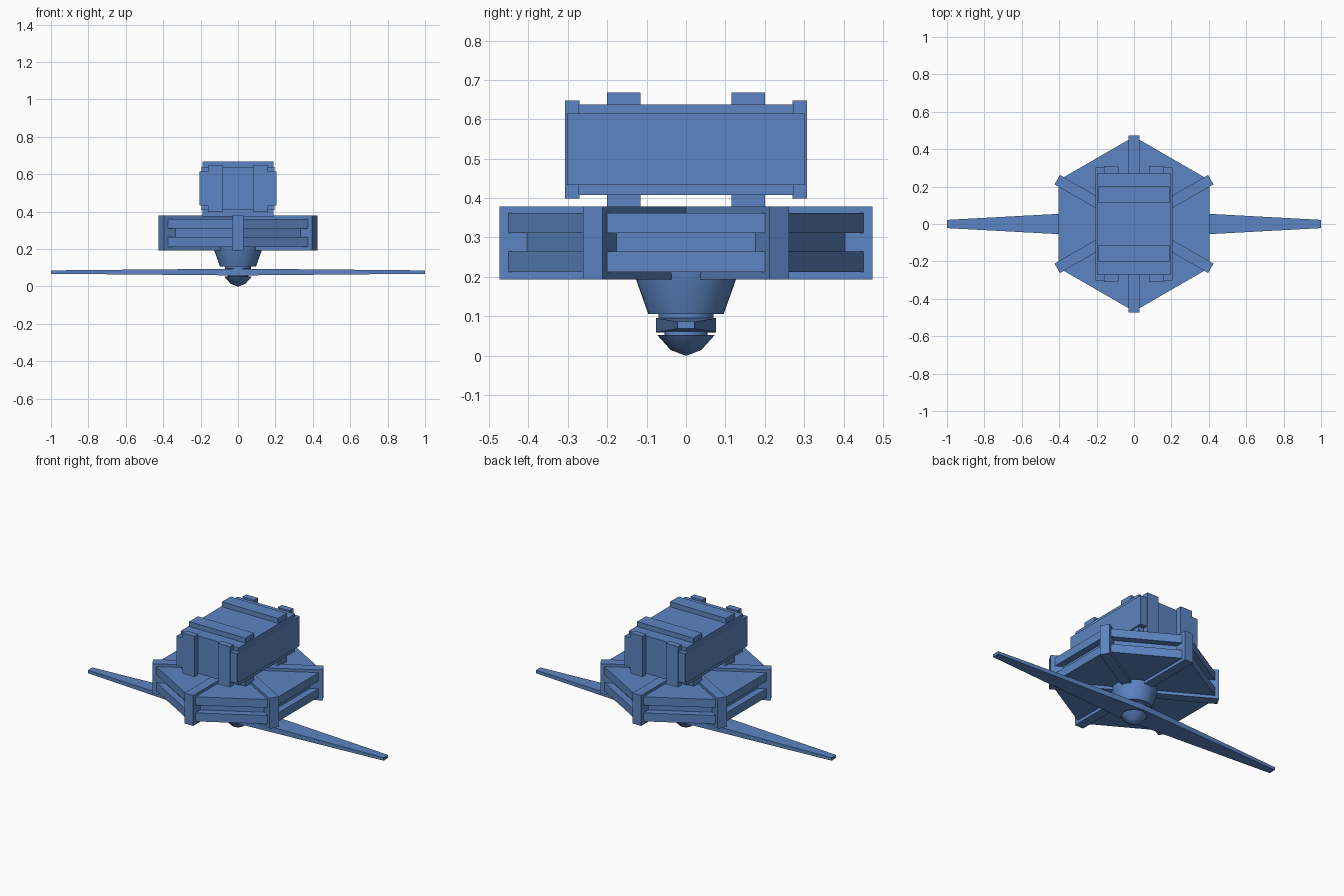
import bpy, bmesh
from math import cos, sin, pi, radians

if "Cube" in bpy.data.objects:
    bpy.data.objects.remove(bpy.data.objects["Cube"])

# Blue paint shared by all parts
blue = bpy.data.materials.new("blue_paint")
blue.diffuse_color = (0.107, 0.235, 0.54, 1)
blue.use_nodes = True
blue.node_tree.nodes["Principled BSDF"].inputs["Base Color"].default_value = blue.diffuse_color


def make(name, verts, faces, smooth=False):
    mesh = bpy.data.meshes.new(name)
    bm = bmesh.new()
    vs = [bm.verts.new(v) for v in verts]
    for f in faces:
        bm.faces.new([vs[i] for i in f])
    bmesh.ops.recalc_face_normals(bm, faces=bm.faces)
    bm.to_mesh(mesh)
    bm.free()
    mesh.materials.append(blue)
    ob = bpy.data.objects.new(name, mesh)
    bpy.context.collection.objects.link(ob)
    if smooth:
        bpy.ops.object.select_all(action='DESELECT')
        ob.select_set(True)
        bpy.context.view_layer.objects.active = ob
        bpy.ops.object.shade_smooth_by_angle(angle=radians(35))
    return ob


def lathe(name, profile, sides, phase=0.0, smooth=False):
    """Stack of rings from (radius, z) pairs, capped at both ends."""
    verts = [(r * cos(phase + 2 * pi * i / sides), r * sin(phase + 2 * pi * i / sides), z)
             for r, z in profile for i in range(sides)]
    faces = [(k * sides + i, k * sides + (i + 1) % sides,
              (k + 1) * sides + (i + 1) % sides, (k + 1) * sides + i)
             for k in range(len(profile) - 1) for i in range(sides)]
    last = (len(profile) - 1) * sides
    faces += [tuple(range(sides)), tuple(range(last, last + sides))]
    return make(name, verts, faces, smooth)


def box(name, x, y, z):
    verts = [(a, b, c) for a in x for b in y for c in z]
    return make(name, verts, [(0, 1, 3, 2), (4, 5, 7, 6), (0, 1, 5, 4),
                              (2, 3, 7, 6), (0, 2, 6, 4), (1, 3, 7, 5)])


def span(a, b, s):
    return tuple(sorted((a * s, b * s)))


# Hexagonal body with a groove around its sides
lathe("hex_body", [(0.467, 0.212), (0.467, 0.264), (0.42, 0.264),
                   (0.42, 0.311), (0.467, 0.311), (0.467, 0.362)], 6, pi / 2)

# Three crossing ribs that end as corner posts
for k in range(3):
    rib = box(f"corner_rib_{k + 1}", (-0.029, 0.029), (-0.474, 0.474), (0.193, 0.379))
    rib.rotation_euler.z = k * pi / 3

# Battery box with side plates and end straps
box("battery_core", (-0.195, 0.195), (-0.273, 0.273), (0.408, 0.638))
for s in (-1, 1):
    box("battery_side_plate", span(0.16, 0.205, s), (-0.302, 0.302), (0.433, 0.615))
    for t in (-1, 1):
        box("end_strap", span(0.08, 0.16, s), span(0.27, 0.307, t), (0.399, 0.648))
    # Cross bands above and mounting feet below
    band = span(0.116, 0.2, s)
    box("top_band", (-0.19, 0.19), band, (0.633, 0.668))
    box("mounting_foot", (-0.19, 0.19), band, (0.373, 0.413))

# Motor housing and shaft
lathe("motor_housing", [(0.13, 0.213), (0.127, 0.193), (0.096, 0.106)], 32, smooth=True)
lathe("motor_shaft", [(0.07, 0.112), (0.07, 0.095), (0.055, 0.088), (0.055, 0.05)], 24, smooth=True)

# Two-blade propeller tapering from hub to tips
sections = [(-1.0, 0.022, 0.009), (0.0, 0.076, 0.018), (1.0, 0.022, 0.009)]
pv = [(x, a * w, 0.077 + b * h) for x, w, h in sections
      for a, b in ((-1, -1), (1, -1), (1, 1), (-1, 1))]
pf = [(4 * k + i, 4 * k + (i + 1) % 4, 4 * k + 4 + (i + 1) % 4, 4 * k + 4 + i)
      for k in range(2) for i in range(4)]
make("propeller", pv, pf + [(0, 1, 2, 3), (8, 9, 10, 11)])

# Faceted spinner cap
lathe("spinner", [(0.073, 0.052), (0.039, 0.014), (0.002, 0.0)], 16, smooth=True)
